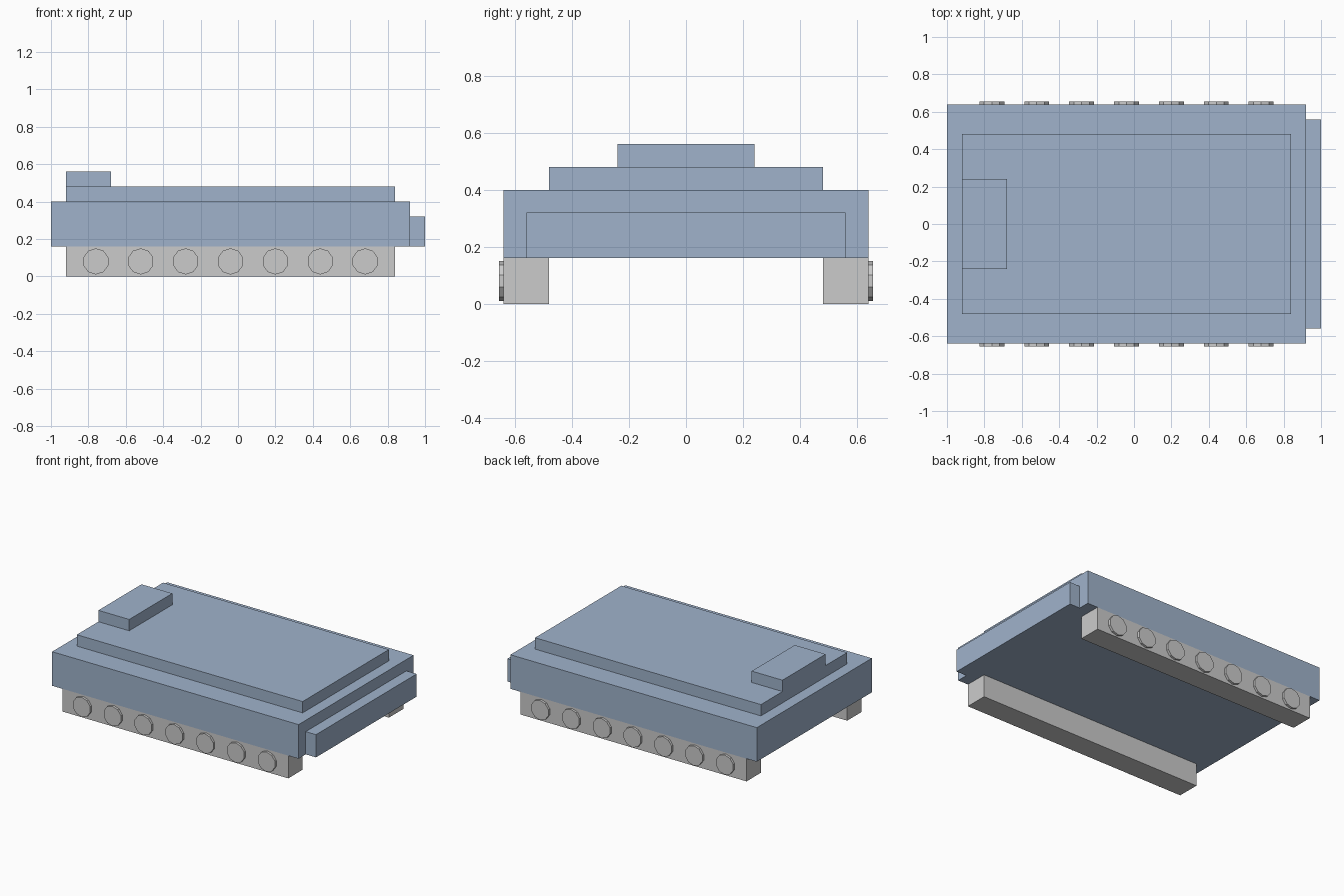
import bpy
import math

if "Cube" in bpy.data.objects:
    bpy.data.objects.remove(bpy.data.objects["Cube"])


def material(name, colour):
    m = bpy.data.materials.new(name)
    m.diffuse_color = (*colour, 1)
    m.use_nodes = True
    m.node_tree.nodes["Principled BSDF"].inputs["Base Color"].default_value = m.diffuse_color
    return m


blue = material("steel blue", (0.35, 0.45, 0.60))
grey = material("light grey", (0.60, 0.60, 0.60))


def box(name, x, y, z, mat):
    """Box spanning the given (min, max) ranges."""
    bpy.ops.mesh.primitive_cube_add(
        size=1, location=[(a + b) / 2 for a, b in (x, y, z)])
    ob = bpy.context.object
    ob.name = name
    ob.scale = [b - a for a, b in (x, y, z)]
    bpy.ops.object.transform_apply(location=False, rotation=False, scale=True)
    ob.data.materials.append(mat)


# Stepped body
box("hull", (-1.0, 0.92), (-0.64, 0.64), (0.16, 0.40), blue)
box("upper_deck", (-0.92, 0.84), (-0.48, 0.48), (0.40, 0.48), blue)
box("rear_cabin", (-0.92, -0.68), (-0.24, 0.24), (0.48, 0.56), blue)
box("bow_plate", (0.92, 1.0), (-0.56, 0.56), (0.16, 0.32), blue)

# Tracks with a row of ten-sided wheels on each outer face
for side, label in ((-1, "front"), (1, "back")):
    box(f"{label}_track", (-0.92, 0.84),
        sorted((side * 0.48, side * 0.64)), (0.0, 0.16), grey)
    for i in range(7):
        bpy.ops.mesh.primitive_cylinder_add(
            vertices=10, radius=0.07, depth=0.032,
            location=(-0.76 + 0.24 * i, side * 0.64, 0.08),
            rotation=(math.pi / 2, 0, 0))
        wheel = bpy.context.object
        wheel.name = f"{label}_wheel_{i + 1}"
        wheel.data.materials.append(grey)
